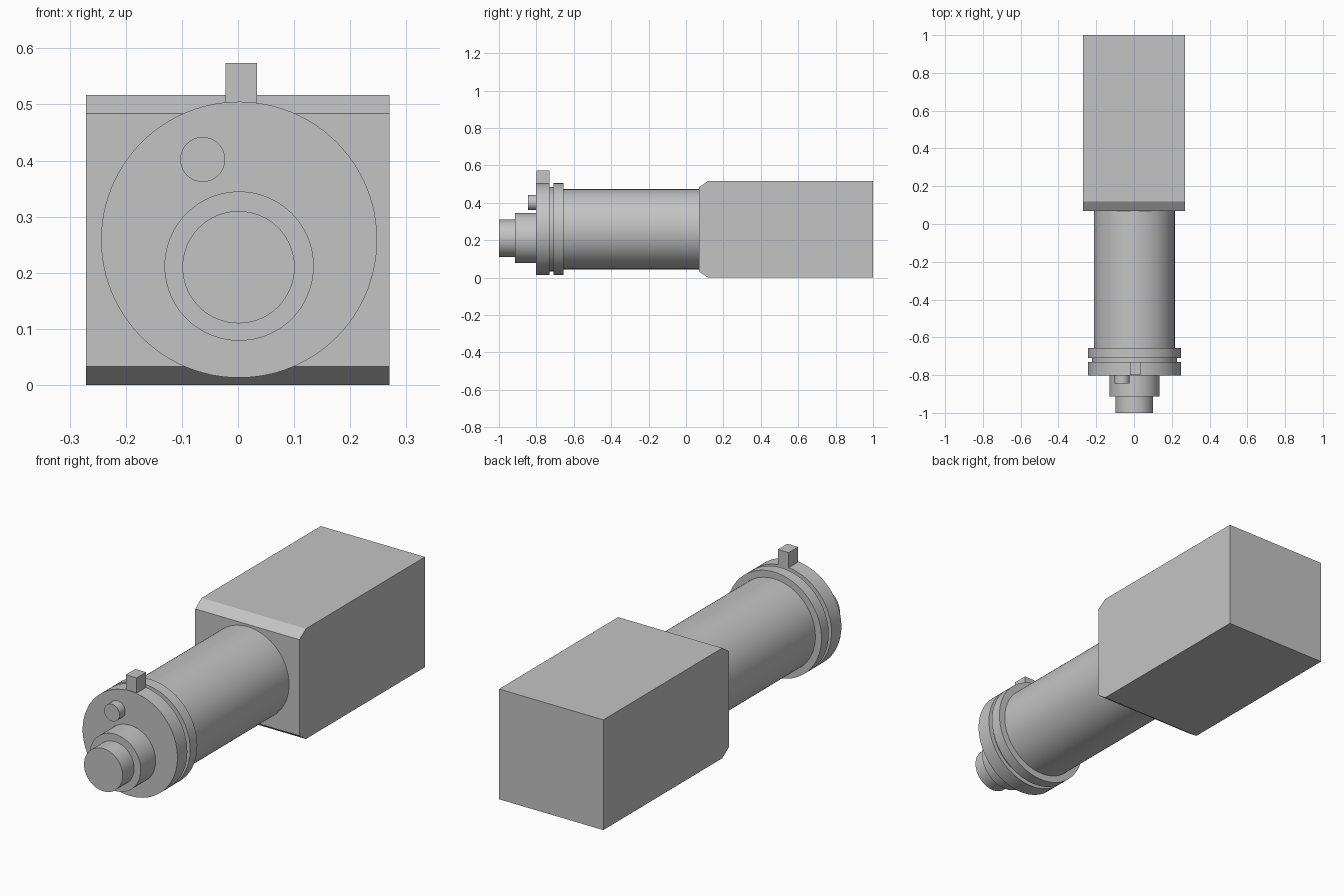
import bpy, bmesh, math
from mathutils import Matrix, Vector

cube = bpy.data.objects.get("Cube")
if cube:
    bpy.data.objects.remove(cube, do_unlink=True)

grey = bpy.data.materials.new("plain_grey")
grey.use_nodes = True
colour = (0.55, 0.55, 0.55, 1)
grey.diffuse_color = colour
grey.node_tree.nodes["Principled BSDF"].inputs["Base Color"].default_value = colour


def add_object(name, bm, smooth=False):
    bmesh.ops.recalc_face_normals(bm, faces=bm.faces)
    mesh = bpy.data.meshes.new(name)
    bm.to_mesh(mesh)
    bm.free()
    mesh.materials.append(grey)
    obj = bpy.data.objects.new(name, mesh)
    bpy.context.collection.objects.link(obj)
    if smooth:
        bpy.ops.object.select_all(action='DESELECT')
        obj.select_set(True)
        bpy.context.view_layer.objects.active = obj
        bpy.ops.object.shade_smooth_by_angle(angle=math.radians(30))
    return obj


def turned(name, x, z, profile, sides=96):
    """Closed solid turned about a y-axis line; profile is (y, radius) pairs."""
    bm = bmesh.new()
    rings = []
    for y, r in profile:
        angles = [math.tau * i / sides for i in range(sides)]
        rings.append([bm.verts.new((x + r * math.cos(a), y, z + r * math.sin(a)))
                      for a in angles])
    for a, b in zip(rings, rings[1:]):
        for i in range(sides):
            j = (i + 1) % sides
            bm.faces.new((a[i], a[j], b[j], b[i]))
    bm.faces.new(rings[0])
    bm.faces.new(rings[-1])
    return add_object(name, bm, smooth=True)


def extruded(name, outline, x0, x1):
    """Side outline of (y, z) points extruded along x."""
    bm = bmesh.new()
    face = bm.faces.new([bm.verts.new((x0, y, z)) for y, z in outline])
    new = bmesh.ops.extrude_face_region(bm, geom=[face])["geom"]
    bmesh.ops.translate(bm, vec=(x1 - x0, 0, 0),
                        verts=[v for v in new if isinstance(v, bmesh.types.BMVert)])
    return add_object(name, bm)


# Rear housing with chamfered top and bottom front edges
extruded("housing", [(1, 0), (1, 0.517), (0.118, 0.517), (0.07, 0.484),
                     (0.07, 0.033), (0.118, 0)], -0.271, 0.27)

# Barrel with two flanges and the groove between them
turned("barrel", 0.002, 0.259, [(-0.803, 0.246), (-0.73, 0.246), (-0.73, 0.225),
                                (-0.709, 0.225), (-0.709, 0.246), (-0.656, 0.246),
                                (-0.656, 0.214), (0.075, 0.214)])

# Offset boss with the smaller shaft end
turned("boss", 0.002, 0.212, [(-0.914, 0.133), (-0.798, 0.133)])
turned("shaft_end", 0.001, 0.21, [(-1, 0.1), (-0.91, 0.1)])

# Small pin on the flange face
turned("pin", -0.063, 0.402, [(-0.845, 0.04), (-0.798, 0.04)], 48)

# Locating key on top of the front flange
extruded("key", [(-0.8, 0.48), (-0.8, 0.574), (-0.73, 0.574), (-0.73, 0.48)],
         -0.022, 0.034)
